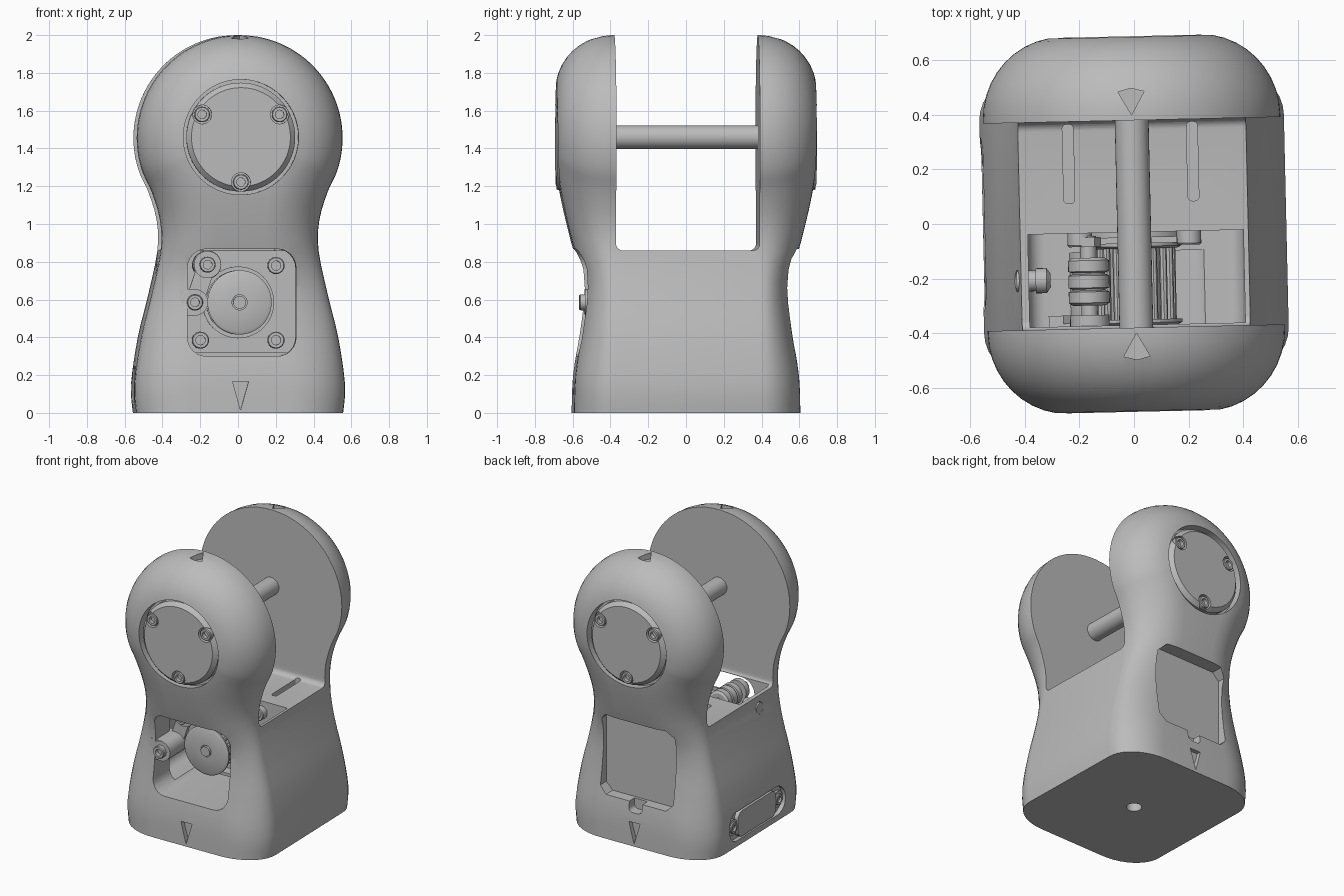
import bpy, bmesh, math
from mathutils import Vector, Matrix

if "Cube" in bpy.data.objects:
    bpy.data.objects.remove(bpy.data.objects["Cube"], do_unlink=True)

grey = bpy.data.materials.new("grey plastic")
grey.use_nodes = True
grey.diffuse_color = (0.5, 0.5, 0.5, 1)
grey.node_tree.nodes["Principled BSDF"].inputs["Base Color"].default_value = (0.5, 0.5, 0.5, 1)
parts = []
FRONT, BACK, LEFT, UP = Vector((0, -1, 0)), Vector((0, 1, 0)), Vector((-1, 0, 0)), Vector((0, 0, 1))


def finish(name, bm):
    bmesh.ops.remove_doubles(bm, verts=bm.verts, dist=1e-5)
    bmesh.ops.recalc_face_normals(bm, faces=bm.faces)
    me = bpy.data.meshes.new(name)
    bm.to_mesh(me)
    bm.free()
    me.materials.append(grey)
    ob = bpy.data.objects.new(name, me)
    bpy.context.scene.collection.objects.link(ob)
    parts.append(ob)
    return ob


def lathe(name, profile, loc, axis, segs=32):
    """Turn (radius, height) points around an axis."""
    bm = bmesh.new()
    rot = UP.rotation_difference(axis)
    rings = [[bm.verts.new(Vector(loc) + rot @ Vector((r * math.cos(a), r * math.sin(a), h)))
              for a in (2 * math.pi * k / segs for k in range(segs))] for r, h in profile]
    for a, b in zip(rings, rings[1:]):
        for k in range(segs):
            j = (k + 1) % segs
            bm.faces.new((a[k], a[j], b[j], b[k]))
    return finish(name, bm)


def rod(name, r, length, loc, axis, segs=32):
    return lathe(name, [(0, 0), (r, 0), (r, length), (0, length)], loc, axis, segs)


def screw(name, loc, axis, r=0.045, h=0.03):
    prof = [(0, -h), (r, -h), (r, h * 0.8), (r * 0.9, h), (r * 0.55, h), (r * 0.55, 0), (0, 0)]
    return lathe(name, prof, loc, axis, 24)


def box(name, xs, ys, zs, bevel=0, axis=1, segs=6):
    """Box whose edges along one axis are rounded."""
    bm = bmesh.new()
    bmesh.ops.create_cube(bm, size=1)
    for v in bm.verts:
        v.co = [(lo + hi) / 2 + c * (hi - lo) for c, (lo, hi) in zip(v.co, (xs, ys, zs))]
    if bevel:
        edges = [e for e in bm.edges if abs(e.verts[0].co[axis] - e.verts[1].co[axis]) > 1e-4]
        bmesh.ops.bevel(bm, geom=edges, offset=bevel, segments=segs, profile=0.5, affect='EDGES')
    return finish(name, bm)


def prism(name, pts, move):
    bm = bmesh.new()
    low = [bm.verts.new(p) for p in pts]
    high = [bm.verts.new(Vector(p) + Vector(move)) for p in pts]
    bm.faces.new(low)
    bm.faces.new(high)
    for i in range(len(pts)):
        bm.faces.new((low[i - 1], low[i], high[i], high[i - 1]))
    return finish(name, bm)


def cut(target, *cutters):
    """Subtract cutters, taking the first solver that leaves a sound solid."""
    for c in cutters:
        c.hide_render = True
        mod = target.modifiers.new("cut", 'BOOLEAN')
        mod.operation, mod.object = 'DIFFERENCE', c
        for solver in ('MANIFOLD', 'EXACT', 'FLOAT'):
            mod.solver = solver
            bpy.context.view_layer.update()
            result = target.evaluated_get(bpy.context.evaluated_depsgraph_get())
            size = result.dimensions
            if len(result.data.polygons) > 20 and min(size) > 0.05:
                bpy.context.view_layer.objects.active = target
                bpy.ops.object.modifier_apply(modifier=mod.name)
                break
        else:
            target.modifiers.remove(mod)
        parts.remove(c)
        bpy.data.objects.remove(c, do_unlink=True)


def spline(pts, n):
    """Catmull-Rom curve through 2D points."""
    p = [Vector(q) for q in [pts[0]] + pts + [pts[-1]]]
    out = []
    for a, b, c, d in zip(p, p[1:], p[2:], p[3:]):
        for k in range(n):
            t = k / n
            out.append(0.5 * (2 * b + (c - a) * t + (2 * a - 5 * b + 4 * c - d) * t * t
                              + (3 * b - a - 3 * c + d) * t ** 3))
    return out + [p[-1]]


# Body: peanut outline with edges rounded toward front and back
HEAD_Z, HEAD_R, ROUND, INNER = 1.455, 0.545, 0.29, 0.39
depth_curve = spline([(0, .6), (.2, .592), (.4, .562), (.6, .543), (.74, .552), (.88, .60),
                      (1.2, .672), (1.46, .69), (2, .69)], 8)


def depth(z):
    for a, b in zip(depth_curve, depth_curve[1:]):
        if z <= b.x:
            return a.y + (b.y - a.y) * (z - a.x) / (b.x - a.x)
    return depth_curve[-1].y


control = [(.548, 0), (.558, .15), (.522, .4), (.468, .62), (.418, .86), (.422, 1.02), (.466, 1.17)]
control += [(HEAD_R * math.cos(a), HEAD_Z + HEAD_R * math.sin(a))
            for a in (math.radians(-20 + 10 * k) for k in range(12))]
control += [(-x, z) for x, z in reversed(control)] if control[-1][0] < 0 else \
    [(0, HEAD_Z + HEAD_R)] + [(-x, z) for x, z in reversed(control[:-1])]
control = [p for p in control if p[0] > 0.02]
side = spline(control + [(0, HEAD_Z + HEAD_R)], 3)
outline = side + [Vector((-p.x, p.y)) for p in reversed(side[:-1])]
N = len(outline)
normals = []
for i in range(N):
    t = outline[min(i + 1, N - 1)] - outline[max(i - 1, 0)]
    normals.append(Vector((-t.y, t.x)).normalized())
normals[0], normals[-1] = Vector((-1, 0)), Vector((1, 0))
bm = bmesh.new()
rows = []
STEPS = 10
for s, order in ((-1, range(STEPS, -1, -1)), (1, range(STEPS + 1))):
    for k in order:
        a = math.pi / 2 * k / STEPS
        row = []
        for p, n in zip(outline, normals):
            q = p + n * ROUND * (1 - math.cos(a))
            row.append(bm.verts.new((q.x, s * (INNER + (depth(q.y) - INNER) * math.sin(a)), q.y)))
        rows.append(row)
for a, b in zip(rows, rows[1:]):
    for i in range(N - 1):
        bm.faces.new((a[i], a[i + 1], b[i + 1], b[i]))
m = N // 2
for row in (rows[0], rows[-1]):
    for i in range(m - 1):
        bm.faces.new((row[i], row[i + 1], row[N - 2 - i], row[N - 1 - i]))
    bm.faces.new((row[m - 1], row[m], row[m + 1]))
bm.faces.new([r[0] for r in rows] + [r[-1] for r in reversed(rows)])
bmesh.ops.triangulate(bm, faces=bm.faces)
body = finish("body", bm)

# Yoke slot, mechanism chamber, front window, back pocket, floor slits
cut(body,
    box("slot", (-1, 1), (-.38, .38), (.86, 2.5), .035, 0),
    box("chamber", (-.39, .4), (-.37, -.03), (.32, 1.1), .06, 1),
    box("window", (-.28, .295), (-.9, -.1), (.3, .868), .1, 1),
    box("back_pocket", (-.28, .28), (.5, .9), (.3, .868), .05, 1, 1),
    box("back_notch", (-.05, .05), (.52, .9), (.23, .35), .03, 1),
    rod("base_hole", .05, .12, (0, 0, -.02), UP),
    rod("side_hole", .04, .35, (-.65, -.2, .78), -LEFT),
    box("plate_recess", (-.7, -.525), (-.31, .33), (.045, .245), .09, 0),
    *[box("slit", (x - .02, x + .02), (.08, .37), (.82, .9), .015, 2) for x in (-.235, .22)])

# Wedge-shaped marks and round cap recesses on front and back
for s in (-1, 1):
    cut(body,
        rod("cap_recess", .305, .3, (0, s * .62, 1.46), BACK * s, 64),
        prism("low_mark", [(0, s * .565, .015), (.042, s * .565, .165), (-.042, s * .565, .165)], (0, s * .2, 0)),
        prism("top_mark", [(0, s * .4, 1.955), (.048, s * .485, 1.955), (0, s * .497, 1.955),
                           (-.048, s * .485, 1.955)], (0, 0, .2)))
    cap = lathe("front_cap" if s < 0 else "back_cap",
                [(0, 0), (.288, 0), (.288, .06), (.262, .088), (0, .088)], (0, s * .6, 1.46), BACK * s, 64)
    for x, z in ((-.205, 1.58), (.205, 1.58), (0, 1.222)):
        x *= -s
        cut(cap, rod("bore", .05, .2, (x, s * .65, z), BACK * s, 24))
        screw("cap_screw", (x, s * .66, z), BACK * s, .041, .026)

# Main shaft between the yoke arms
rod("main_shaft", .062, 1.0, (0, -.5, 1.46), BACK)

# Motor face with mounting screws, and drive pulley
rod("motor_boss", .19, .03, (0, -.02, .585), FRONT, 48)
for x, z in ((-.2, .385), (.2, .385), (.2, .78), (-.2, .78)):
    screw("motor_screw", (x, -.05, z), FRONT)
for y in (-.07, -.35):
    lathe("pulley_flange", [(0, 0), (.17, 0), (.17, .012), (.155, .02), (.04, .02), (.04, .012), (0, .012)],
          (0, y, .585), FRONT, 48)
rod("pulley_core", .1, .28, (0, -.07, .585), FRONT)
rod("motor_shaft", .034, .35, (0, -.03, .585), FRONT)
for k in range(18):
    a = 2 * math.pi * k / 18
    rod("pulley_tooth", .014, .28, (.135 * math.cos(a), -.07, .585 + .135 * math.sin(a)), FRONT, 8)

# Tensioner: boss on the window edge, arm and idler rollers
rod("tension_boss", .07, .2, (-.24, -.33, .585), FRONT)
box("tension_web", (-.32, -.24), (-.525, -.33), (.515, .655))
screw("tension_screw", (-.24, -.53, .585), FRONT, .042)
prism("tension_arm", [(-.29, -.33, .585), (-.19, -.33, .585), (-.12, -.33, .79), (-.22, -.33, .79)], (0, -.03, 0))
IX, IZ = -.17, .785
lathe("idler_rollers", [(0, 0), (.06, 0), (.075, .01), (.075, .05), (.06, .055), (.06, .06), (.075, .065),
                        (.075, .11), (.06, .115), (.06, .12), (.075, .125), (.075, .165), (.06, .175), (0, .175)],
      (IX, -.12, IZ), FRONT)
rod("idler_pin", .03, .34, (IX, -.04, IZ), FRONT)
rod("idler_nut", .047, .035, (IX, -.045, IZ), FRONT, 6)
rod("idler_collar", .072, .04, (IX, -.33, IZ), FRONT)
screw("idler_screw", (IX, -.385, IZ), FRONT, .042)

# Adjusting bolt in the side wall
lathe("adjusting_bolt", [(0, 0), (.038, 0), (.038, .07), (.046, .07), (.046, .11), (.025, .125), (0, .125)],
      (-.435, -.2, .78), -LEFT, 24)

# Side cover plate with its screws
box("side_cover", (-.553, -.5), (-.21, .23), (.055, .235), .05, 0)
for y in (-.25, .27):
    rod("cover_washer", .056, .03, (-.51, y, .145), LEFT)
    screw("cover_screw", (-.535, y, .145), LEFT, .038, .018)

# Slight turn of the whole model, and smooth shading with sharp edges
turn = Matrix.Rotation(math.radians(1.3), 4, 'Z')
bpy.ops.object.select_all(action='DESELECT')
for ob in parts:
    ob.data.transform(turn)
    ob.select_set(True)
bpy.context.view_layer.objects.active = body
bpy.ops.object.shade_smooth_by_angle(angle=math.radians(30))
